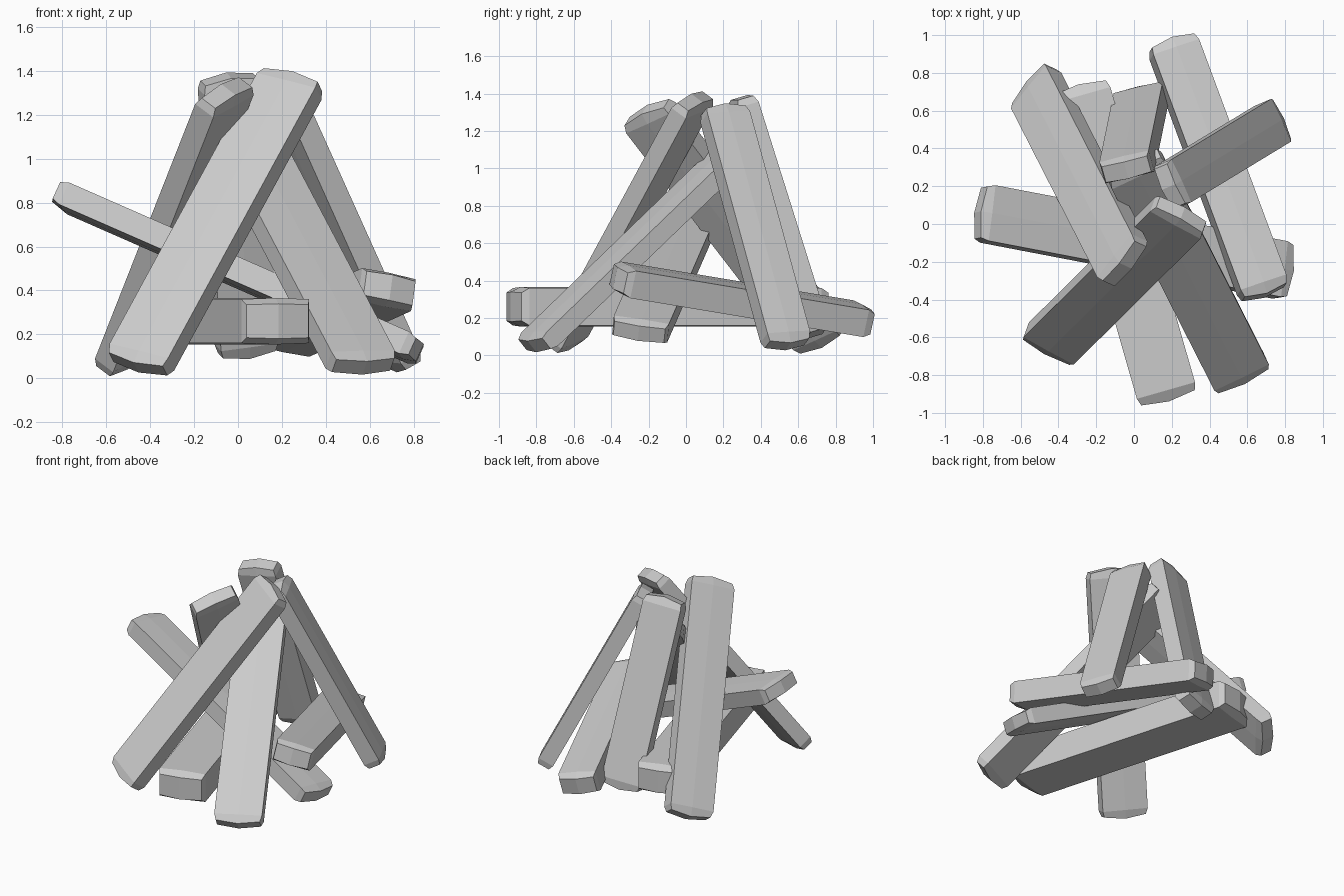
import bpy, bmesh
from mathutils import Vector, Matrix

cube = bpy.data.objects.get("Cube")
if cube:
    bpy.data.objects.remove(cube, do_unlink=True)

wood = bpy.data.materials.new("pale_grey_wood")
wood.use_nodes = True
grey = (0.6, 0.6, 0.6, 1)
wood.diffuse_color = grey
wood.node_tree.nodes["Principled BSDF"].inputs["Base Color"].default_value = grey


def plank(name, start, end, across, width, thick):
    """Split board from start to end, with chamfered and slightly bowed ends."""
    start, end = Vector(start), Vector(end)
    axis = (end - start).normalized()
    side = Vector(across)
    side = (side - axis * side.dot(axis)).normalized()
    up = axis.cross(side)
    half = (end - start).length / 2
    bm = bmesh.new()
    # Rings along the length: chamfered end, full section, full section, chamfered end
    rings = []
    for sign, inset, sw, st in ((-1, 0, 0.92, 0.75), (-1, 0.04, 1, 1),
                                (1, 0.04, 1, 1), (1, 0, 0.92, 0.75)):
        ring = []
        for u, v in ((-1, -1), (0, -1), (1, -1), (1, 1), (0, 1), (-1, 1)):
            bow = 0.02 if (u == 0 and inset == 0) else 0
            swell = 1.06 if u == 0 else 1
            ring.append(bm.verts.new((u * sw * width / 2, v * st * swell * thick / 2,
                                      sign * (half - inset + bow))))
        rings.append(ring)
    for a, b in zip(rings, rings[1:]):
        for i in range(6):
            j = (i + 1) % 6
            bm.faces.new((a[i], a[j], b[j], b[i]))
    for r in (rings[0], rings[-1]):
        bm.faces.new((r[0], r[1], r[4], r[5]))
        bm.faces.new((r[1], r[2], r[3], r[4]))
    bmesh.ops.recalc_face_normals(bm, faces=bm.faces)
    frame = Matrix((side, up, axis)).transposed().to_4x4()
    frame.translation = (start + end) / 2
    bm.transform(frame)
    mesh = bpy.data.meshes.new(name)
    bm.to_mesh(mesh)
    bm.free()
    mesh.materials.append(wood)
    obj = bpy.data.objects.new(name, mesh)
    bpy.context.collection.objects.link(obj)


# Leaning boards, foot to top
plank("front_right_board", (-0.455, -0.65, 0.065), (0.25, 0.05, 1.36), (0.28, -0.13, -0.04), 0.31, 0.10)
plank("front_left_board", (0.57, -0.81, 0.06), (0.0, 0.31, 1.14), (0.29, 0.17, 0.03), 0.32, 0.10)
plank("back_left_board", (0.75, 0.54, 0.065), (0.19, 0.20, 1.31), (-0.11, 0.22, 0.03), 0.25, 0.11)
plank("back_board", (0.04, 0.68, 0.12), (-0.04, 0.29, 1.36), (0.25, 0.07, 0), 0.27, 0.12)
plank("back_right_board", (-0.53, 0.73, 0.08), (-0.05, -0.21, 1.30), (0.2, 0.22, 0.13), 0.31, 0.11)

# Lying boards at the base and the one sticking out
plank("base_log", (0.18, -0.92, 0.26), (-0.29, 0.72, 0.26), (1, 0.28, 0), 0.32, 0.20)
plank("left_crossing_log", (0.69, -0.36, 0.41), (0.20, 0.96, 0.19), (0.94, 0.33, -0.2), 0.26, 0.15)
plank("tilted_crossing_board", (-0.81, 0.06, 0.835), (0.81, -0.25, 0.125), (0.05, 0.28, -0.05), 0.30, 0.11)
